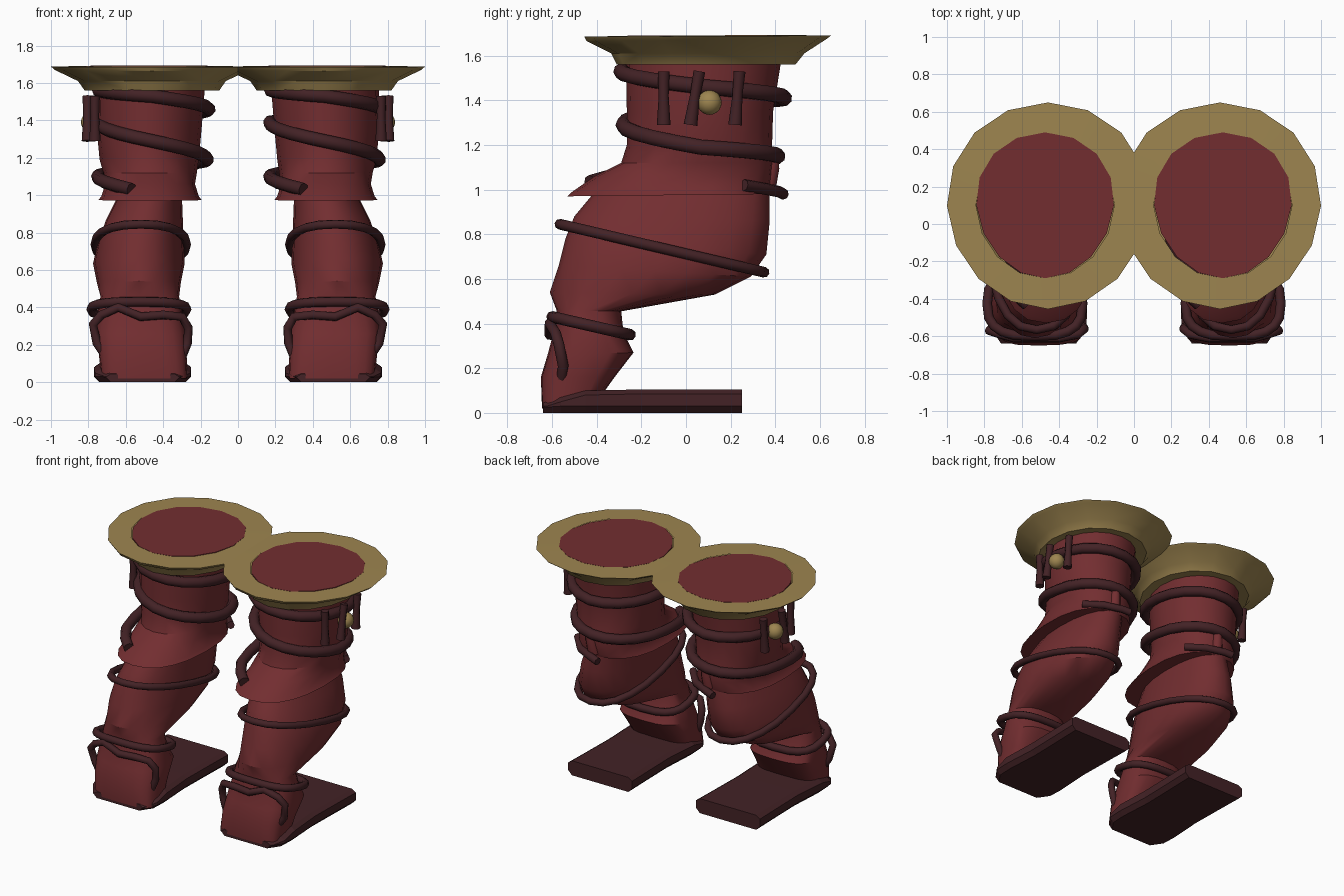
import bpy, bmesh, math
from mathutils import Vector

if "Cube" in bpy.data.objects:
    bpy.data.objects.remove(bpy.data.objects["Cube"])


def material(name, col):
    m = bpy.data.materials.new(name)
    m.diffuse_color = (*col, 1)
    m.use_nodes = True
    m.node_tree.nodes["Principled BSDF"].inputs["Base Color"].default_value = m.diffuse_color
    return m


RED = material("red cloth", (0.17, 0.027, 0.030))
DARK = material("dark leather", (0.056, 0.016, 0.019))
GOLD = material("gold trim", (0.34, 0.235, 0.08))


def smooth(ob, angle=35):
    bpy.ops.object.select_all(action='DESELECT')
    ob.select_set(True)
    bpy.context.view_layer.objects.active = ob
    bpy.ops.object.shade_smooth_by_angle(angle=math.radians(angle))


def spow(v, n):
    return math.copysign(abs(v) ** (2 / n), v)


def loft(name, rings, mat, side, sides=20, cap=True, egg=0.0, angle=35):
    """Skin tilted rings: (front y, front z, back y, back z, centre x, half width, squareness)."""
    bm = bmesh.new()
    loops = []
    for fy, fz, by, bz, cx, hw, n in rings:
        loop = []
        for i in range(sides):
            a = 2 * math.pi * i / sides
            s = spow(math.sin(a), n)
            x = cx + hw * spow(math.cos(a), n) * (1 + egg * s)
            t = (s + 1) / 2
            loop.append(bm.verts.new((side * x, fy + (by - fy) * t, fz + (bz - fz) * t)))
        loops.append(loop)
    for lo, hi in zip(loops, loops[1:]):
        for i in range(sides):
            j = (i + 1) % sides
            bm.faces.new((lo[i], lo[j], hi[j], hi[i]))
    if cap:
        bm.faces.new(loops[0])
        bm.faces.new(loops[-1])
    bmesh.ops.recalc_face_normals(bm, faces=bm.faces)
    me = bpy.data.meshes.new(name)
    bm.to_mesh(me)
    bm.free()
    me.materials.append(mat)
    ob = bpy.data.objects.new(name, me)
    bpy.context.collection.objects.link(ob)
    smooth(ob, angle)
    return ob


def tube(name, pts, r, mat, closed=False, radii=None):
    """Round strap along a path."""
    cu = bpy.data.curves.new(name, 'CURVE')
    cu.dimensions = '3D'
    cu.bevel_depth = r
    cu.bevel_resolution = 2
    cu.use_fill_caps = True
    sp = cu.splines.new('POLY')
    sp.points.add(len(pts) - 1)
    for i, p in enumerate(pts):
        sp.points[i].co = (*p, 1)
        if radii:
            sp.points[i].radius = radii[i]
    sp.use_cyclic_u = closed
    cu.materials.append(mat)
    ob = bpy.data.objects.new(name, cu)
    bpy.context.collection.objects.link(ob)
    bpy.ops.object.select_all(action='DESELECT')
    ob.select_set(True)
    bpy.context.view_layer.objects.active = ob
    bpy.ops.object.convert(target='MESH')
    smooth(bpy.context.view_layer.objects.active, 50)


def band(name, front, back, cx, hw, r, side, n=2.3):
    """Closed tilted strap around the leg."""
    pts = []
    for i in range(20):
        a = 2 * math.pi * i / 20
        s = spow(math.sin(a), n)
        t = (s + 1) / 2
        pts.append((side * (cx + hw * spow(math.cos(a), n)),
                    front[0] + (back[0] - front[0]) * t,
                    front[1] + (back[1] - front[1]) * t))
    tube(name, pts, r, DARK, True)


# thigh with flared knee guard at the bottom
THIGH = [
    (-0.53, 0.97, 0.37, 0.98, 0.47, 0.275, 2.4),
    (-0.51, 0.99, 0.38, 1.00, 0.47, 0.26, 2.4),
    (-0.41, 1.06, 0.39, 1.06, 0.47, 0.24, 2.2),
    (-0.29, 1.12, 0.395, 1.12, 0.47, 0.25, 2.1),
    (-0.265, 1.20, 0.385, 1.18, 0.475, 0.265, 2),
    (-0.265, 1.35, 0.39, 1.35, 0.475, 0.28, 2),
    (-0.27, 1.60, 0.43, 1.60, 0.465, 0.29, 2),
]
# shin, calf and foot
SHIN = [
    (-0.40, 1.00, 0.375, 1.00, 0.47, 0.17, 2.2),
    (-0.50, 0.88, 0.375, 0.86, 0.50, 0.205, 2.2),
    (-0.54, 0.78, 0.36, 0.71, 0.52, 0.23, 2.2),
    (-0.57, 0.66, 0.29, 0.61, 0.53, 0.245, 2.2),
    (-0.61, 0.54, 0.13, 0.53, 0.53, 0.225, 2.2),
    (-0.58, 0.46, -0.29, 0.455, 0.525, 0.21, 2.4),
    (-0.585, 0.39, -0.28, 0.36, 0.525, 0.225, 2.6),
    (-0.62, 0.26, -0.235, 0.27, 0.52, 0.245, 3),
    (-0.65, 0.16, -0.32, 0.16, 0.51, 0.235, 3.5),
    (-0.645, 0.02, -0.42, 0.02, 0.50, 0.23, 4),
]
# flared collar, from under the lip outward and back over the top
COLLAR = [
    (-0.26, 1.565, 0.42, 1.565, 0.465, 0.29, 2),
    (-0.31, 1.56, 0.49, 1.56, 0.46, 0.36, 2),
    (-0.335, 1.61, 0.53, 1.61, 0.46, 0.395, 2),
    (-0.445, 1.665, 0.63, 1.675, 0.46, 0.52, 2),
    (-0.455, 1.685, 0.65, 1.69, 0.46, 0.54, 2),
    (-0.29, 1.688, 0.49, 1.692, 0.475, 0.37, 2),
]
DISC = [
    (-0.29, 1.65, 0.49, 1.65, 0.475, 0.368, 2),
    (-0.29, 1.689, 0.49, 1.693, 0.475, 0.368, 2),
]
# spiral strap: angle from front, z, half width, front y, back y
SPIRAL = [
    (-80, 1.56, 0.29, -0.29, 0.44), (0, 1.53, 0.30, -0.29, 0.45),
    (90, 1.46, 0.305, -0.29, 0.45), (180, 1.41, 0.30, -0.29, 0.44),
    (270, 1.39, 0.29, -0.28, 0.42), (360, 1.29, 0.30, -0.28, 0.41),
    (450, 1.19, 0.295, -0.28, 0.41), (540, 1.15, 0.285, -0.30, 0.41),
    (630, 1.10, 0.29, -0.40, 0.41), (660, 1.07, 0.29, -0.48, 0.41),
    (695, 1.03, 0.26, -0.47, 0.41),
]


def spiral_points(cx):
    pts = []
    for k0, k1 in zip(SPIRAL, SPIRAL[1:]):
        steps = max(2, round((k1[0] - k0[0]) / 18))
        for i in range(steps + (k1 is SPIRAL[-1])):
            a, z, hw, fy, by = (p + (q - p) * i / steps for p, q in zip(k0, k1))
            a = math.radians(a)
            pts.append((cx + hw * math.sin(a),
                        (fy + by) / 2 - (by - fy) / 2 * math.cos(a), z))
    return pts


for side, tag in ((-1, "left"), (1, "right")):
    loft(tag + "_thigh", THIGH, RED, side, egg=0.05)
    loft(tag + "_shin", SHIN, RED, side)
    loft(tag + "_collar", COLLAR, GOLD, side, 16, False, 0.04)
    loft(tag + "_top_disc", DISC, RED, side, 16, True, 0.08)

    # long flat sole, wedge shaped at the front
    bm = bmesh.new()
    outline = [(-0.64, 0.20, 0.045), (-0.56, 0.255, 0.07), (-0.45, 0.26, 0.10), (-0.2, 0.245, 0.105),
               (0.05, 0.25, 0.105), (0.25, 0.255, 0.105)]
    rows = []
    for y, w, h in outline:
        sec = [(-w + 0.03, 0), (w - 0.03, 0), (w, 0.03), (w, h - 0.02),
               (w - 0.03, h), (-w + 0.03, h), (-w, h - 0.02), (-w, 0.03)]
        rows.append([bm.verts.new((side * 0.51 + x, y, z)) for x, z in sec])
    for a, b in zip(rows, rows[1:]):
        for i in range(8):
            j = (i + 1) % 8
            bm.faces.new((a[i], a[j], b[j], b[i]))
    bm.faces.new(rows[0])
    bm.faces.new(rows[-1])
    bmesh.ops.recalc_face_normals(bm, faces=bm.faces)
    me = bpy.data.meshes.new(tag + "_sole")
    bm.to_mesh(me)
    bm.free()
    me.materials.append(DARK)
    sole = bpy.data.objects.new(tag + "_sole", me)
    bpy.context.collection.objects.link(sole)

    # straps around the leg; the spiral winds the same way on both legs
    cx = side * 0.46
    tube(tag + "_spiral_strap", spiral_points(cx), 0.036, DARK)
    band(tag + "_calf_strap", (-0.565, 0.845), (0.35, 0.63), 0.52, 0.245, 0.024, side)
    band(tag + "_ankle_strap", (-0.60, 0.43), (-0.25, 0.35), 0.53, 0.255, 0.026, side, 2.8)
    loop = [(0.70, -0.56, 0.13), (0.755, -0.55, 0.21), (0.775, -0.57, 0.31), (0.73, -0.585, 0.36),
            (0.64, -0.61, 0.40), (0.52, -0.61, 0.35), (0.40, -0.61, 0.36), (0.30, -0.59, 0.35),
            (0.265, -0.56, 0.29), (0.27, -0.55, 0.21), (0.31, -0.56, 0.11)]
    tube(tag + "_foot_strap", [(side * x, y, z) for x, y, z in loop], 0.024, DARK)

    # knot behind the knee
    tube(tag + "_knee_tie", [(cx + 0.22, 0.26, 1.02), (cx + 0.12, 0.37, 1.0),
                             (cx, 0.42, 0.99), (cx - 0.06, 0.435, 0.98)], 0.026, DARK)
    tube(tag + "_knot_tail", [(cx + 0.02, 0.36, 1.0), (cx + 0.03, 0.385, 1.1),
                              (cx + 0.04, 0.395, 1.18)], 0.04, RED, radii=[1.1, 0.9, 0.5])

    # hanging tabs and gold bead on the outer side
    for i, (x, y, lean) in enumerate(((0.765, -0.10, 0.0), (0.805, 0.04, 0.02), (0.785, 0.23, 0.01))):
        tube(f"{tag}_tab_{i}", [(side * x, y - lean, 1.29), (side * x, y, 1.42),
                                (side * x, y + lean, 1.53)], 0.028, DARK, radii=[1.1, 0.8, 0.95])
    bpy.ops.mesh.primitive_uv_sphere_add(segments=16, ring_count=10, radius=0.055,
                                         location=(side * 0.785, 0.105, 1.39))
    bead = bpy.context.object
    bead.name = tag + "_bead"
    bead.data.materials.append(GOLD)
    smooth(bead, 40)
